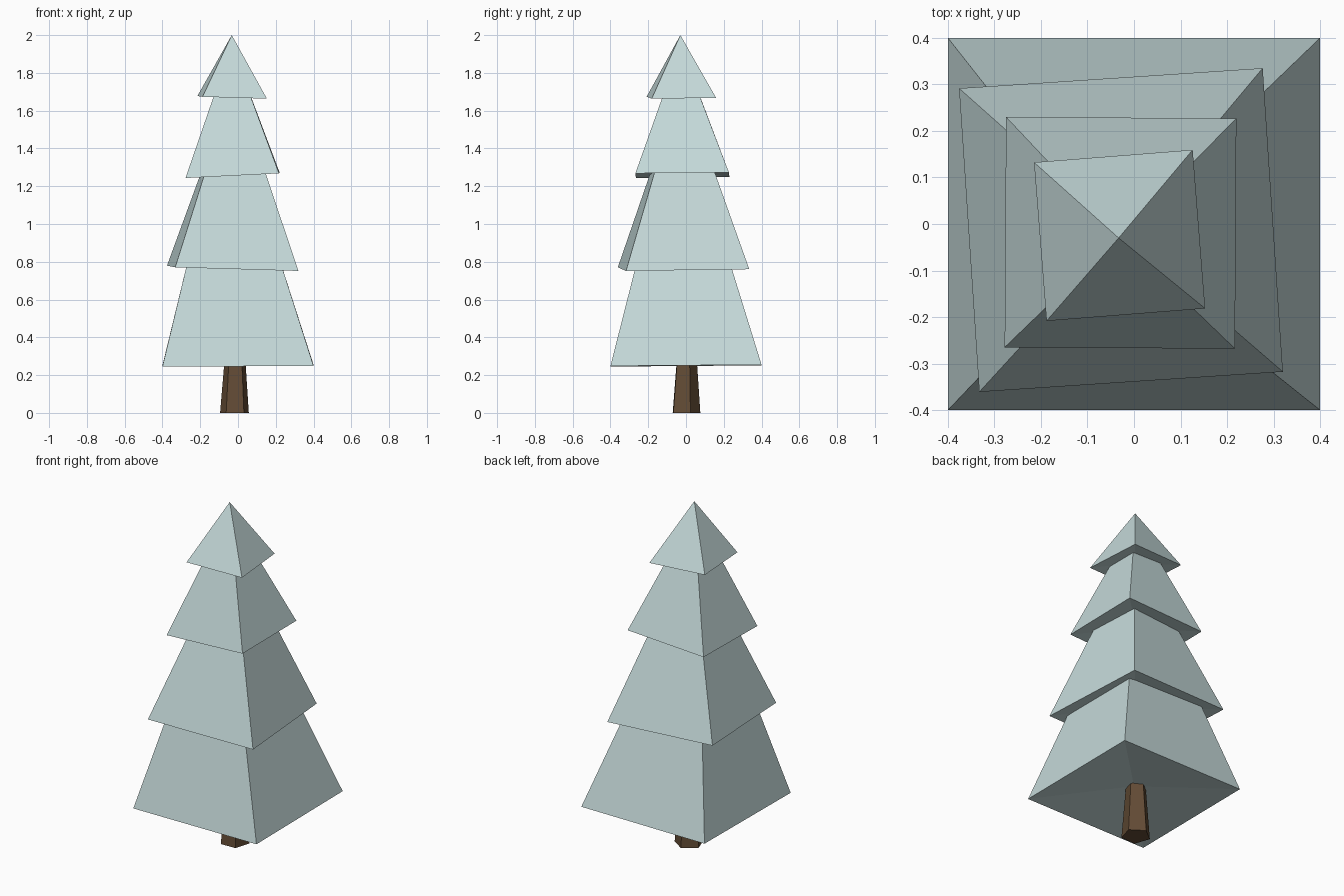
import bpy, math

if "Cube" in bpy.data.objects:
    bpy.data.objects.remove(bpy.data.objects["Cube"])


def material(name, rgb):
    m = bpy.data.materials.new(name)
    m.diffuse_color = (*rgb, 1)
    m.use_nodes = True
    m.node_tree.nodes["Principled BSDF"].inputs["Base Color"].default_value = m.diffuse_color
    return m


needles = material("frosty needles", (0.56, 0.70, 0.70))
bark = material("brown bark", (0.125, 0.072, 0.036))


def ring(center, radius, sides, angle, z, tilt=(0, 0)):
    """Regular polygon ring, tilted along x and y."""
    pts = []
    for i in range(sides):
        a = math.radians(angle) + 2 * math.pi * i / sides
        x = center[0] + radius * math.cos(a)
        y = center[1] + radius * math.sin(a)
        pts.append((x, y, z + tilt[0] * x + tilt[1] * y))
    return pts


def build(name, verts, faces, mat):
    me = bpy.data.meshes.new(name)
    me.from_pydata(verts, [], faces)
    me.materials.append(mat)
    ob = bpy.data.objects.new(name, me)
    bpy.context.collection.objects.link(ob)


def tier(name, center, half, turn, z, tilt, top_center, top_half, top_z):
    """Four-sided branch skirt with a shallow hollow underside."""
    r2 = math.sqrt(2)
    verts = ring(center, half * r2, 4, 45 + turn, z, tilt)
    verts.append((*center, z + 0.12 * half))
    faces = [((i + 1) % 4, i, 4) for i in range(4)]
    if top_half:
        verts += ring(top_center, top_half * r2, 4, 45 + turn, top_z)
        faces += [(i, (i + 1) % 4, 5 + (i + 1) % 4, 5 + i) for i in range(4)]
        faces.append((5, 6, 7, 8))
    else:
        verts.append((*top_center, top_z))
        faces += [(i, (i + 1) % 4, 5) for i in range(4)]
    build(name, verts, faces, needles)


# Trunk: tapered five-sided post
n = 5
verts = ring((-0.018, -0.004), 0.08, n, 20, 0) + ring((-0.015, 0.0), 0.054, n, 20, 0.33)
faces = [(i, (i + 1) % n, n + (i + 1) % n, n + i) for i in range(n)]
faces += [tuple(reversed(range(n))), tuple(range(n, 2 * n))]
build("trunk", verts, faces, bark)

# Branch tiers, bottom to top
tier("bottom_branches", (0, 0), 0.40, 0, 0.25, (0.004, 0.008), (-0.022, -0.015), 0.24, 0.82)
tier("lower_branches", (-0.028, -0.013), 0.327, 3.8, 0.765, (-0.03, 0.012), (-0.025, -0.018), 0.151, 1.30)
tier("upper_branches", (-0.029, -0.019), 0.2475, -0.35, 1.26, (0.05, 0.01), (-0.031, -0.025), 0.082, 1.72)
tier("top_branches", (-0.031, -0.0245), 0.171, 4.5, 1.67, (-0.03, 0.01), (-0.033, -0.03), 0, 2.0)
